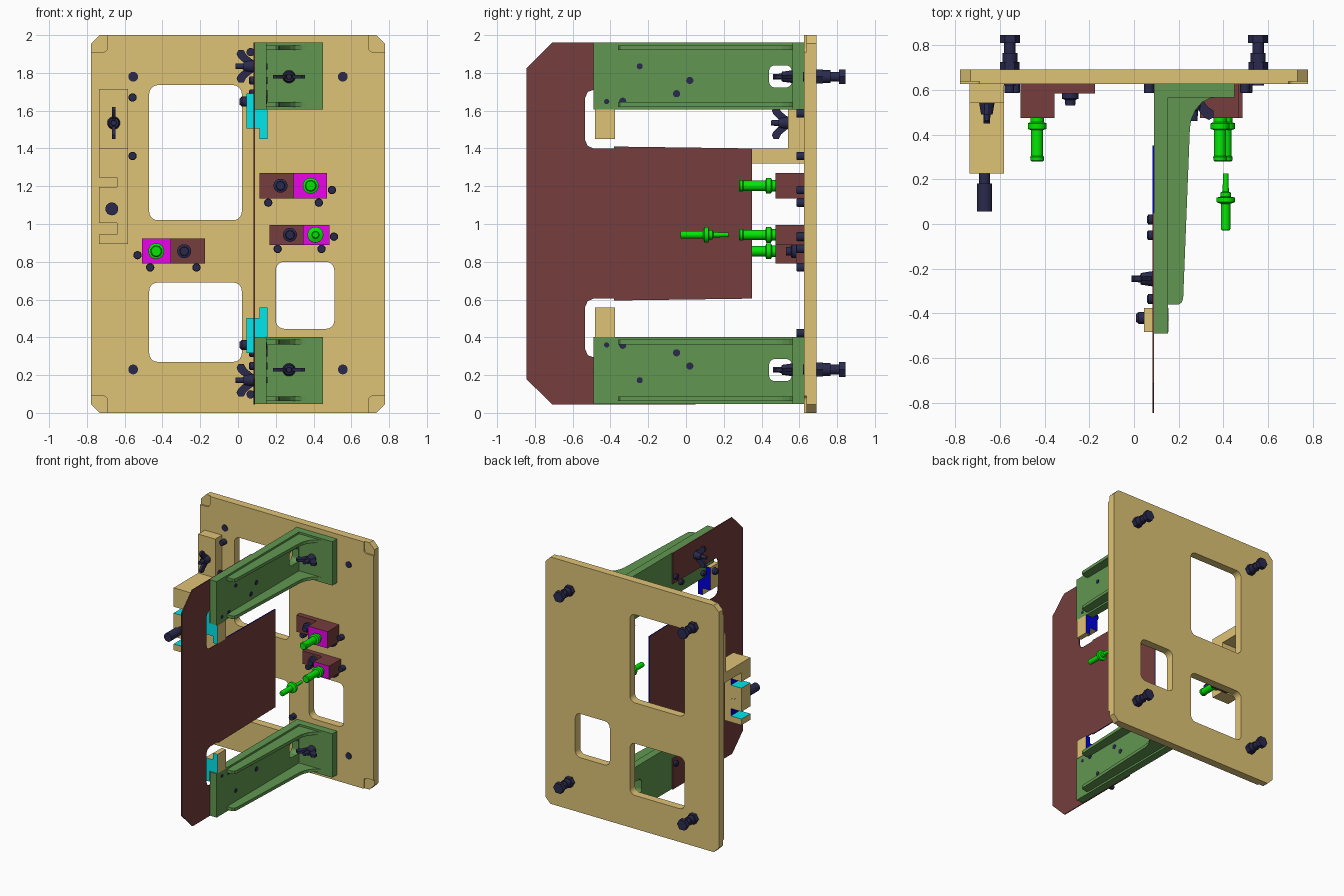
import bpy, bmesh, math
from mathutils import Vector

if "Cube" in bpy.data.objects:
    bpy.data.objects.remove(bpy.data.objects["Cube"])


def material(name, rgb):
    m = bpy.data.materials.new(name)
    m.diffuse_color = [c ** 2.2 for c in rgb] + [1]
    m.use_nodes = True
    m.node_tree.nodes["Principled BSDF"].inputs["Base Color"].default_value = m.diffuse_color
    return m


TAN = material("tan", (0.87, 0.76, 0.46))
GREEN = material("bracket_green", (0.38, 0.59, 0.32))
BROWN = material("brown", (0.46, 0.25, 0.25))
NAVY = material("navy", (0.18, 0.18, 0.31))
LIME = material("lime", (0.05, 0.9, 0.05))
CYAN = material("cyan", (0.0, 0.9, 0.92))
BLUE = material("blue", (0.0, 0.0, 0.85))
MAGENTA = material("magenta", (0.9, 0.05, 0.9))


def place(axis, u, v, w):
    return {"x": (w, u, v), "y": (u, w, v), "z": (u, v, w)}[axis]


def finish(name, bm, mat, smooth=True):
    bmesh.ops.recalc_face_normals(bm, faces=bm.faces)
    me = bpy.data.meshes.new(name)
    bm.to_mesh(me)
    bm.free()
    ob = bpy.data.objects.new(name, me)
    bpy.context.collection.objects.link(ob)
    me.materials.append(mat)
    if smooth:
        bpy.ops.object.select_all(action="DESELECT")
        ob.select_set(True)
        bpy.context.view_layer.objects.active = ob
        bpy.ops.object.shade_smooth_by_angle(angle=math.radians(30))
    return ob


def add_prism(bm, axis, pts, a, b):
    lo, hi = ([bm.verts.new(place(axis, u, v, w)) for u, v in pts] for w in (a, b))
    bm.faces.new(lo)
    bm.faces.new(hi)
    for i in range(len(pts)):
        j = (i + 1) % len(pts)
        bm.faces.new((lo[i], lo[j], hi[j], hi[i]))


def prism(name, axis, pts, a, b, mat):
    bm = bmesh.new()
    add_prism(bm, axis, pts, a, b)
    return finish(name, bm, mat, False)


def add_lathe(bm, axis, u, v, prof, seg):
    rings = [[bm.verts.new(place(axis, u + r * math.cos(2 * math.pi * k / seg),
                                 v + r * math.sin(2 * math.pi * k / seg), w))
              for k in range(seg)] for w, r in prof]
    bm.faces.new(rings[0])
    bm.faces.new(rings[-1])
    for p, q in zip(rings, rings[1:]):
        for k in range(seg):
            n = (k + 1) % seg
            bm.faces.new((p[k], p[n], q[n], q[k]))


def lathe(name, axis, u, v, prof, mat, seg=24):
    bm = bmesh.new()
    add_lathe(bm, axis, u, v, prof, seg)
    return finish(name, bm, mat)


def rect(u0, u1, v0, v1, r=0.0, n=5):
    if not r:
        return [(u0, v0), (u1, v0), (u1, v1), (u0, v1)]
    centres = [(u1 - r, v1 - r), (u0 + r, v1 - r), (u0 + r, v0 + r), (u1 - r, v0 + r)]
    return [(cu + r * math.cos(math.pi / 2 * (q + k / n)), cv + r * math.sin(math.pi / 2 * (q + k / n)))
            for q, (cu, cv) in enumerate(centres) for k in range(n + 1)]


def cut(ob, axis, pts, a, b):
    cutter = prism("cutter", axis, pts, a, b, ob.data.materials[0])
    mod = ob.modifiers.new("cut", "BOOLEAN")
    mod.operation, mod.object, mod.solver = "DIFFERENCE", cutter, "EXACT"
    bpy.context.view_layer.objects.active = ob
    bpy.ops.object.modifier_apply(modifier=mod.name)
    bpy.data.objects.remove(cutter)


def paint(ob, mat, test):
    ob.data.materials.append(mat)
    for f in ob.data.polygons:
        if test(f.center, f.normal):
            f.material_index = len(ob.data.materials) - 1


def wing_nut(name, axis, u, v, w, across, tip):
    """Hub from w towards -axis, ending at tip; wings spread along u or v."""
    bm = bmesh.new()
    h = w - tip
    add_lathe(bm, axis, u, v, [(w, 0.034), (w - 0.55 * h, 0.026), (w - 0.56 * h, 0.016), (tip, 0.014)], 20)
    for s in (-1, 1):
        wing = [(0.015, 0.0), (0.03, 0.0), (0.06, 0.4), (0.085, 0.55), (0.085, 0.85),
                (0.065, 0.95), (0.045, 0.85), (0.015, 0.5)]
        lo, hi = [], []
        for d, t in wing:
            for side, vs in ((-0.01, lo), (0.01, hi)):
                du, dv = (s * d, side) if across == "u" else (side, s * d)
                vs.append(bm.verts.new(place(axis, u + du, v + dv, w - t * h)))
        bm.faces.new(lo)
        bm.faces.new(hi)
        for i in range(len(wing)):
            j = (i + 1) % len(wing)
            bm.faces.new((lo[i], lo[j], hi[j], hi[i]))
    return finish(name, bm, NAVY)


# Back plate with chamfered corners, windows and shallow corner pockets
X, C = 0.777, 0.045
plate = prism("back_plate", "y", [(-X + C, 0), (X - C, 0), (X, C), (X, 2 - C), (X - C, 2),
                                  (-X + C, 2), (-X, 2 - C), (-X, C)], 0.625, 0.69, TAN)
for win in ((-0.47, 0.02, 1.02, 1.735), (-0.47, 0.02, 0.27, 0.69), (0.2, 0.51, 0.445, 0.80)):
    cut(plate, "y", rect(*win, 0.045), 0.5, 0.8)
for sx in (-1, 1):
    for z in (0, 2):
        cut(plate, "y", rect(sx * 0.78 - 0.09, sx * 0.78 + 0.09, z - 0.09, z + 0.09, 0.025), 0.6, 0.637)

# Corner bolts behind the plate
for x in (-0.555, 0.555):
    for z in (0.23, 1.78):
        lathe("corner_bolt_shank", "y", x, z, [(0.62, 0.026), (0.82, 0.026)], NAVY)
        lathe("corner_bolt_nut", "y", x, z, [(0.69, 0.043), (0.725, 0.043)], NAVY, 6)
        lathe("corner_bolt_collar", "y", x, z, [(0.725, 0.034), (0.765, 0.034)], NAVY)
        lathe("corner_bolt_head", "y", x, z, [(0.81, 0.045), (0.845, 0.045)], NAVY, 6)

# Thin C-shaped sheet with a central tongue
half = [(0.35, 1.4), (-0.38, 1.41), (-0.38, 1.4), (-0.49, 1.4), (-0.52, 1.413), (-0.535, 1.445),
        (-0.535, 1.665), (-0.52, 1.7), (-0.49, 1.71), (0.05, 1.71), (0.05, 1.96), (-0.71, 1.96), (-0.845, 1.825)]
sheet = prism("tongue_sheet", "x", half + [(y, 2.005 - z) for y, z in reversed(half)], 0.082, 0.09, BROWN)
paint(sheet, BLUE, lambda c, n: abs(n.x) < 0.5 and c.y > -0.1 and 0.55 < c.z < 1.45)

# Mirrored upper and lower supports
for side, mz in (("upper", lambda z: z), ("lower", lambda z: 2.008 - z)):
    # Green angle bracket: web, flange and two curved ribs
    web = prism(side + "_bracket_web", "x", rect(-0.49, 0.625, mz(1.605), mz(1.96)), 0.09, 0.152, GREEN)
    z0, z1 = sorted((mz(1.723), mz(1.84)))
    cut(web, "x", rect(0.44, 0.56, z0, z1, 0.03), 0.0, 0.3)
    prism(side + "_bracket_flange", "y", rect(0.15, 0.45, mz(1.605), mz(1.96)), 0.565, 0.625, GREEN)
    rib = [(0.15, -0.36), (0.2, -0.36), (0.214, -0.35), (0.22, -0.33), (0.25, 0.43), (0.257, 0.47),
           (0.275, 0.51), (0.305, 0.545), (0.34, 0.562), (0.37, 0.567), (0.15, 0.567)]
    for za, zb in ((1.92, 1.945), (1.62, 1.645)):
        prism(side + "_bracket_rib", "z", rib, mz(za), mz(zb), GREEN)
    wing_nut(side + "_flange_wing_nut", "y", 0.27, mz(1.78), 0.565, "u", 0.46)

    # Stepped stop block with its thumb screw
    stop = prism(side + "_stop_block", "y",
                 [(x, mz(z)) for x, z in ((0.045, 1.505), (0.115, 1.505), (0.115, 1.45), (0.155, 1.45),
                                          (0.155, 1.605), (0.082, 1.605), (0.082, 1.69), (0.045, 1.69))],
                 -0.482, -0.375, TAN)
    paint(stop, CYAN, lambda c, n: n.y < -0.9)
    paint(stop, BLUE, lambda c, n: n.y > 0.9)
    lathe(side + "_stop_screw", "x", -0.42, mz(1.648),
          [(0.008, 0.016), (0.02, 0.026), (0.045, 0.026), (0.046, 0.014), (0.154, 0.014)], NAVY)

    # Screws clamping the sheet to the bracket
    for y, z in ((0.02, 1.76), (-0.05, 1.69), (-0.335, 1.65)):
        lathe(side + "_sheet_screw", "x", y, mz(z),
              [(0.058, 0.014), (0.064, 0.022), (0.085, 0.022), (0.086, 0.019), (0.155, 0.019)], NAVY)
    wing_nut(side + "_sheet_wing_nut", "x", -0.245, mz(1.835), 0.082, "v", -0.012)
    lathe(side + "_sheet_wing_screw", "x", -0.245, mz(1.835), [(0.05, 0.016), (0.156, 0.016)], NAVY)
    pin_z = [mz(1.91), mz(1.585)]
    for z in pin_z:
        lathe(side + "_bracket_stop_pin", "y", 0.067, z, [(0.585, 0.022), (0.63, 0.022)], NAVY, 16)

# Left overhanging clamp arm with notched jaw
arm = prism("clamp_arm", "x", [(0.625, 1.715), (0.54, 1.715), (0.54, 1.4), (0.225, 1.4), (0.225, 0.895),
                               (0.34, 0.895), (0.34, 1.32), (0.625, 1.32)], -0.735, -0.582, TAN)
for z0, z1 in ((1.195, 1.247), (0.945, 1.005)):
    cut(arm, "y", rect(-0.8, -0.64, z0, z1), 0.1, 0.45)
in_notch = lambda c: -0.72 < c.x < -0.62 and 0.92 < c.z < 1.26 and 0.23 < c.y < 0.335
paint(arm, CYAN, lambda c, n: in_notch(c) and n.z > 0.9)
paint(arm, MAGENTA, lambda c, n: in_notch(c) and n.z < -0.9)
paint(arm, BLUE, lambda c, n: in_notch(c) and n.x < -0.9)
wing_nut("clamp_wing_nut", "y", -0.658, 1.535, 0.54, "v", 0.45)
lathe("clamp_knob", "y", -0.668, 1.08, [(0.055, 0.034), (0.18, 0.034), (0.181, 0.024), (0.34, 0.024)], NAVY)

# Locating blocks: raised end, low foot, foot screw and guide pin
PIN = [(0.28, 0.025), (0.285, 0.03), (0.3, 0.031), (0.305, 0.027), (0.42, 0.027), (0.425, 0.042),
       (0.45, 0.042), (0.455, 0.03), (0.48, 0.03)]
for foot, step, end, z0, z1, screw, pin in ((0.115, 0.295, 0.47, 1.135, 1.27, 0.225, 0.385),
                                            (0.168, 0.345, 0.485, 0.89, 0.995, 0.275, 0.41),
                                            (-0.175, -0.355, -0.508, 0.79, 0.922, -0.285, -0.433)):
    block = prism("locating_block", "z", [(foot, 0.625), (foot, 0.583), (step, 0.583), (step, 0.475),
                                          (end, 0.475), (end, 0.625)], z0, z1, BROWN)
    paint(block, MAGENTA, lambda c, n: n.y < -0.9 and c.y < 0.5)
    zc = (z0 + z1) / 2
    lathe("block_screw", "y", screw, zc, [(0.53, 0.022), (0.555, 0.024), (0.56, 0.037), (0.585, 0.037)], NAVY)
    lathe("guide_pin", "y", pin, zc, PIN, LIME)

# Loose guide pin in front of the middle block
lathe("loose_pin", "y", 0.41, 0.943, [(-0.03, 0.016), (-0.022, 0.021), (0.09, 0.021), (0.098, 0.042),
                                      (0.118, 0.042), (0.122, 0.024), (0.14, 0.024), (0.145, 0.014),
                                      (0.225, 0.012)], LIME)

# Small stop pins standing on the plate around the blocks
for x, z in ((0.497, 1.18), (0.16, 1.113), (0.428, 1.113), (0.508, 0.933), (0.21, 0.868), (0.442, 0.868),
             (-0.532, 0.835), (-0.465, 0.77), (-0.22, 0.77), (-0.558, 1.67), (-0.558, 1.36)):
    lathe("stop_pin", "y", x, z, [(0.585, 0.019), (0.59, 0.022), (0.63, 0.022)], NAVY, 16)
